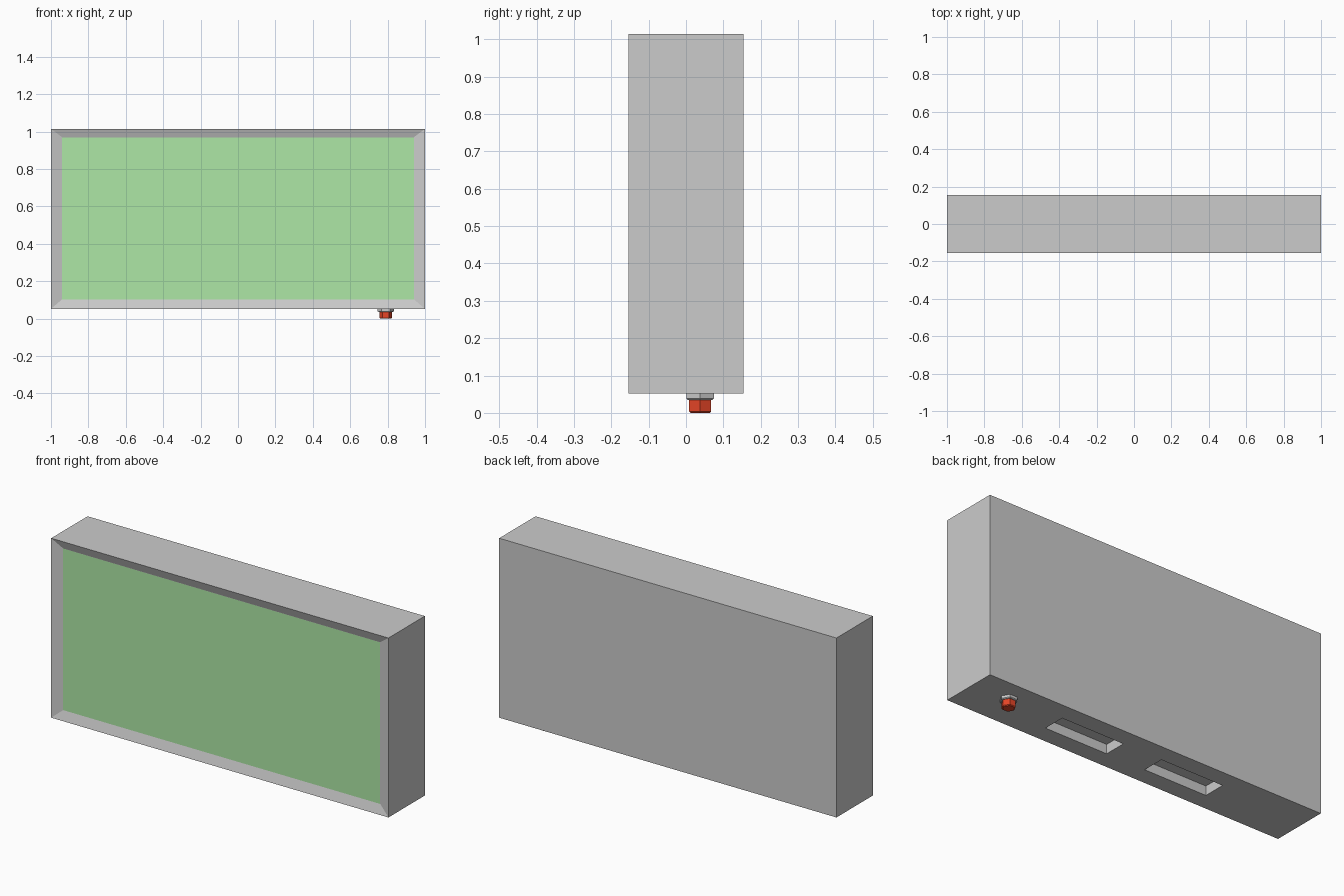
import bpy, bmesh, math
from mathutils import Vector

if "Cube" in bpy.data.objects:
    bpy.data.objects.remove(bpy.data.objects["Cube"])


def new_object(name, bm, color=None):
    bmesh.ops.recalc_face_normals(bm, faces=bm.faces)
    mesh = bpy.data.meshes.new(name)
    bm.to_mesh(mesh)
    bm.free()
    obj = bpy.data.objects.new(name, mesh)
    bpy.context.collection.objects.link(obj)
    if color:
        mat = bpy.data.materials.new(name + "_paint")
        mat.diffuse_color = (*color, 1)
        mat.use_nodes = True
        mat.node_tree.nodes["Principled BSDF"].inputs["Base Color"].default_value = mat.diffuse_color
        mesh.materials.append(mat)
    return obj


def box(size, center):
    bm = bmesh.new()
    bmesh.ops.create_cube(bm, size=1)
    bmesh.ops.scale(bm, vec=size, verts=bm.verts)
    bmesh.ops.translate(bm, vec=center, verts=bm.verts)
    return bm


BOTTOM, TOP, HALF_Y = 0.052, 1.014, 0.154
MID_Z = (BOTTOM + TOP) / 2
SCREEN_Z = 0.536
SCREEN_SIZE = (1.88, 0.866)
RECESS = 0.016

# Case: a box whose front slopes in to the screen
bm = box((2, 2 * HALF_Y, TOP - BOTTOM), (0, 0, MID_Z))
front = min(bm.faces, key=lambda f: f.calc_center_median().y)
bmesh.ops.inset_region(bm, faces=[front], thickness=0.05)
for v in front.verts:
    v.co = Vector((math.copysign(SCREEN_SIZE[0] / 2, v.co.x),
                   -HALF_Y + RECESS,
                   SCREEN_Z + math.copysign(SCREEN_SIZE[1] / 2, v.co.z - SCREEN_Z)))
case = new_object("case", bm)

# Screen panel
bm = bmesh.new()
bmesh.ops.create_grid(bm, x_segments=1, y_segments=1, size=0.5)
for v in bm.verts:
    v.co = Vector((v.co.x * SCREEN_SIZE[0], -HALF_Y + RECESS - 0.001,
                   SCREEN_Z + v.co.y * SCREEN_SIZE[1]))
new_object("screen", bm, (0.42, 0.8, 0.38))

# Two tapered recesses in the underside
for side in (-1, 1):
    depth = 0.05
    bm = box((0.40, 0.15, 2 * depth), (0, 0, 0))
    for v in bm.verts:
        taper = 0.015 * (1 if v.co.z > 0 else -1)
        v.co.x -= math.copysign(taper, v.co.x)
        v.co.y -= math.copysign(taper, v.co.y)
    for v in bm.verts:
        # widths match the opening at the case underside
        v.co += Vector((side * 0.30, 0, BOTTOM))
    cutter = new_object("recess_cutter", bm)
    cutter.hide_render = True
    cutter.hide_viewport = True
    mod = case.modifiers.new("recess", "BOOLEAN")
    mod.operation = "DIFFERENCE"
    mod.solver = "EXACT"
    mod.object = cutter


# Six-sided push button under the case
def hex_part(name, radius, z_low, z_high, chamfer, color=None):
    bm = bmesh.new()
    bmesh.ops.create_cone(bm, cap_ends=True, segments=6, radius1=radius,
                          radius2=radius, depth=z_high - z_low)
    # a corner points along x
    corner = max(bm.verts, key=lambda v: v.co.x)
    turn = -math.atan2(corner.co.y, corner.co.x)
    for v in bm.verts:
        a = math.atan2(v.co.y, v.co.x) + turn
        v.co.x, v.co.y = radius * math.cos(a), radius * math.sin(a)
    low = [e for e in bm.edges if all(v.co.z < 0 for v in e.verts)]
    bmesh.ops.bevel(bm, geom=low, offset=chamfer, segments=1, affect="EDGES")
    bmesh.ops.translate(bm, vec=(0.79, 0.038, (z_low + z_high) / 2), verts=bm.verts)
    return new_object(name, bm, color)


hex_part("button_collar", 0.043, 0.035, BOTTOM + 0.002, 0.004)
hex_part("button", 0.034, 0.0, 0.038, 0.004, (0.8, 0.06, 0.02))
